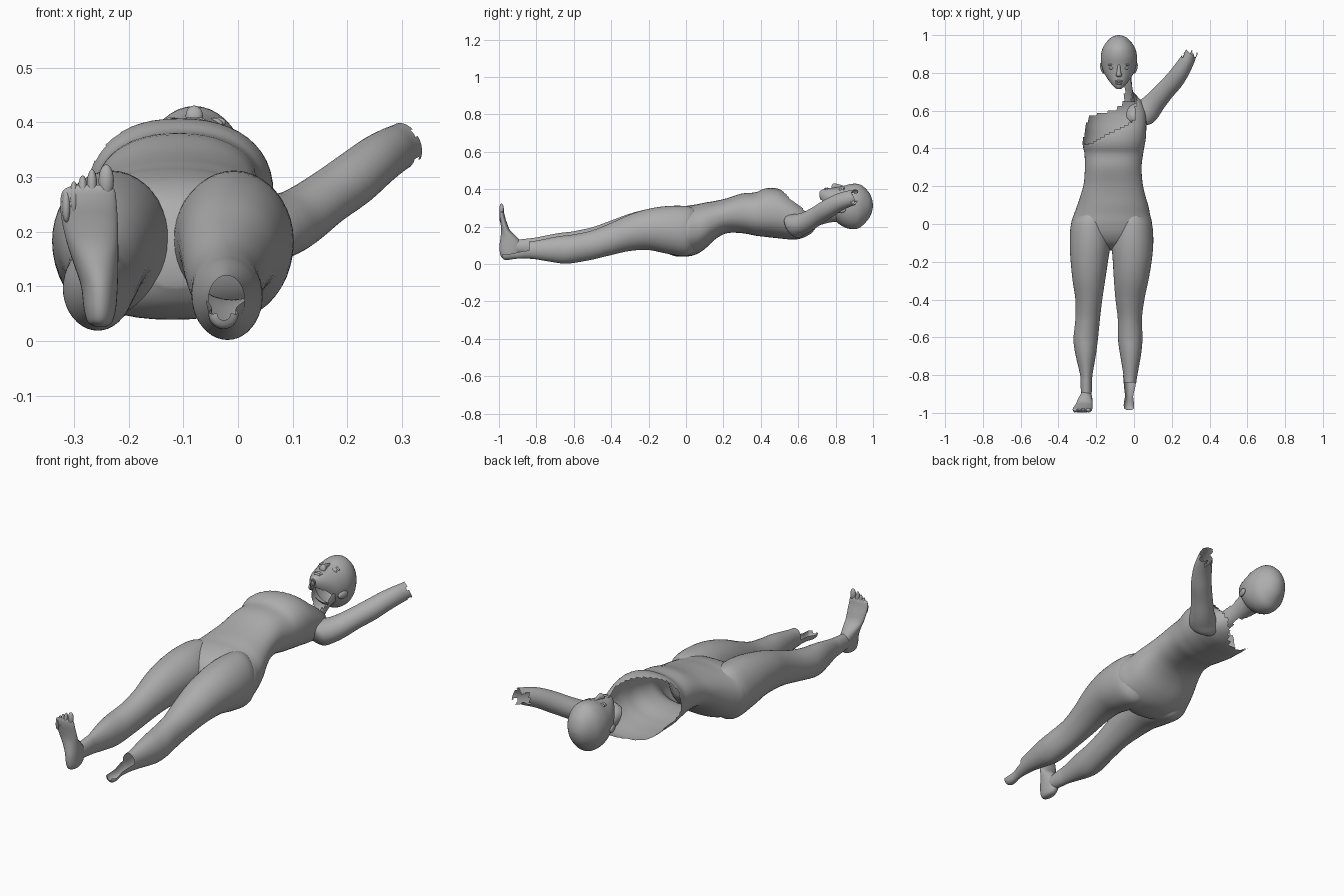
import bpy, bmesh, math
from mathutils import Vector

if "Cube" in bpy.data.objects:
    bpy.data.objects.remove(bpy.data.objects["Cube"])

grey = bpy.data.materials.new("plain_grey")
grey.use_nodes = True
GREY = (0.42, 0.42, 0.42, 1)
grey.diffuse_color = GREY
bsdf = grey.node_tree.nodes["Principled BSDF"]
bsdf.inputs["Base Color"].default_value = GREY
bsdf.inputs["Roughness"].default_value = 0.7

X, Y, Z = Vector((1, 0, 0)), Vector((0, 1, 0)), Vector((0, 0, 1))


def finish(name, bm):
    bmesh.ops.recalc_face_normals(bm, faces=bm.faces)
    me = bpy.data.meshes.new(name)
    bm.to_mesh(me)
    bm.free()
    ob = bpy.data.objects.new(name, me)
    bpy.context.collection.objects.link(ob)
    me.materials.append(grey)
    me.polygons.foreach_set("use_smooth", [True] * len(me.polygons))
    return ob


def smooth_rows(rows, steps):
    """Catmull-Rom interpolation of ring parameters."""
    out = []
    for i in range(len(rows) - 1):
        p0, p1, p2 = rows[max(i - 1, 0)], rows[i], rows[i + 1]
        p3 = rows[min(i + 2, len(rows) - 1)]
        for s in range(steps):
            t = s / steps
            out.append([0.5 * (2 * b + (c - a) * t + (2 * a - 5 * b + 4 * c - d) * t * t
                               + (3 * b - a - 3 * c + d) * t ** 3)
                        for a, b, c, d in zip(p0, p1, p2, p3)])
    return out + [list(rows[-1])]


def loft(name, rows, u=X, v=Z, n=40, steps=4, power=2.0, caps=(False, False), keep=None):
    """Rows are (x, y, z, radius along u, radius along v)."""
    bm = bmesh.new()
    rings = []
    for x, y, z, ru, rv in smooth_rows(rows, steps):
        ring = []
        for k in range(n):
            a = 2 * math.pi * k / n
            c, s = math.cos(a), math.sin(a)
            pu = math.copysign(abs(c) ** (2 / power), c) * max(ru, 0.001)
            pv = math.copysign(abs(s) ** (2 / power), s) * max(rv, 0.001)
            ring.append(bm.verts.new(Vector((x, y, z)) + u * pu + v * pv))
        rings.append(ring)
    for r0, r1 in zip(rings, rings[1:]):
        for k in range(n):
            bm.faces.new((r0[k], r0[(k + 1) % n], r1[(k + 1) % n], r1[k]))
    for flag, ring in zip(caps, (rings[0], rings[-1])):
        if flag:
            bm.faces.new(ring)
    if keep:
        gone = [f for f in bm.faces if not keep(f.calc_center_median())]
        bmesh.ops.delete(bm, geom=gone, context='FACES')
    return finish(name, bm)


def span(y, x0, x1, z0, z1):
    """Ring from its extents across x and z."""
    return ((x0 + x1) / 2, y, (z0 + z1) / 2, (x1 - x0) / 2, (z1 - z0) / 2)


def blob(name, loc, size, rot_z=0):
    bm = bmesh.new()
    bmesh.ops.create_uvsphere(bm, u_segments=16, v_segments=10, radius=1)
    bmesh.ops.scale(bm, vec=size, verts=bm.verts)
    ob = finish(name, bm)
    ob.location = loc
    ob.rotation_euler.z = rot_z
    return ob


# Torso: hollow shell, broken away at the right shoulder and chest
def torso_keep(p):
    front = 0.545 + 0.5 * p.x + max(0, p.x) * 2.0
    if p.x > -0.1:
        back = 0.60 + (p.x + 0.1) * 1.1
    else:
        back = 0.60 + (p.x + 0.1) * 0.2 - max(0, -0.24 - p.x) * 3.7
    t = min(max((p.z - 0.2) / 0.15, 0), 1)
    return p.y < back + (front - back) * t


torso = [span(*r) for r in (
    (-0.14, -0.16, -0.07, 0.10, 0.18), (-0.11, -0.23, 0.00, 0.065, 0.25),
    (-0.06, -0.32, 0.08, 0.042, 0.29), (0.00, -0.333, 0.095, 0.04, 0.31),
    (0.05, -0.318, 0.085, 0.05, 0.318), (0.10, -0.30, 0.075, 0.08, 0.328),
    (0.16, -0.28, 0.057, 0.135, 0.338), (0.22, -0.265, 0.045, 0.165, 0.352),
    (0.30, -0.26, 0.04, 0.165, 0.377), (0.37, -0.262, 0.048, 0.152, 0.383),
    (0.41, -0.27, 0.055, 0.147, 0.40), (0.45, -0.275, 0.062, 0.142, 0.407),
    (0.50, -0.27, 0.065, 0.137, 0.40), (0.55, -0.262, 0.065, 0.132, 0.373),
    (0.60, -0.245, 0.06, 0.133, 0.335), (0.65, -0.20, 0.04, 0.15, 0.295),
    (0.69, -0.15, 0.005, 0.175, 0.28), (0.72, -0.12, -0.01, 0.19, 0.28))]
loft("torso", torso, n=48, power=2.25, caps=(True, False), keep=torso_keep)

# Legs: shared height profile, separate side profiles
HEIGHTS = {0.09: (0.13, 0.27), 0.05: (0.075, 0.295), 0.0: (0.042, 0.31), -0.1: (0.055, 0.31),
           -0.2: (0.075, 0.295), -0.3: (0.07, 0.265), -0.4: (0.048, 0.22), -0.5: (0.024, 0.18),
           -0.6: (0.006, 0.158), -0.65: (0.002, 0.152), -0.7: (0.008, 0.145),
           -0.8: (0.025, 0.125), -0.84: (0.03, 0.12), -0.93: (0.04, 0.11)}
RIGHT = {0.09: (-0.26, -0.18), 0.05: (-0.30, -0.15), 0.0: (-0.333, -0.13), -0.1: (-0.34, -0.125),
         -0.2: (-0.335, -0.138), -0.3: (-0.325, -0.153), -0.4: (-0.31, -0.168),
         -0.5: (-0.31, -0.18), -0.6: (-0.32, -0.19), -0.65: (-0.317, -0.196),
         -0.7: (-0.308, -0.203), -0.8: (-0.285, -0.22), -0.84: (-0.283, -0.222),
         -0.93: (-0.28, -0.225)}
LEFT = {0.09: (-0.06, 0.02), 0.05: (-0.09, 0.06), 0.0: (-0.11, 0.095), -0.1: (-0.118, 0.102),
        -0.2: (-0.112, 0.093), -0.3: (-0.106, 0.076), -0.4: (-0.098, 0.055),
        -0.5: (-0.086, 0.042), -0.6: (-0.085, 0.045), -0.65: (-0.08, 0.042),
        -0.7: (-0.072, 0.036), -0.8: (-0.056, 0.018), -0.84: (-0.054, 0.012)}


def leg(name, sides, lift):
    rows = []
    for y, (x0, x1) in sides.items():
        z0, z1 = HEIGHTS[y]
        dz = lift * min(max((-0.25 - y) / 0.2, 0), 1)
        rows.append(span(y, x0, x1, z0 + dz, z1 + dz))
    loft(name, rows, caps=(True, False))


leg("right_leg", RIGHT, 0.017)
leg("left_leg", LEFT, 0.0)

# Broken left heel: open trough reaching forward
loft("left_heel_shell", [(-0.021, -0.80, 0.075, 0.037, 0.05), (-0.023, -0.86, 0.07, 0.03, 0.04),
                         (-0.026, -0.91, 0.06, 0.022, 0.032), (-0.027, -0.95, 0.052, 0.027, 0.03),
                         (-0.026, -0.975, 0.05, 0.026, 0.026), (-0.026, -0.985, 0.05, 0.012, 0.012)],
     n=24, keep=lambda p: p.z < 0.075 - max(0, -0.82 - p.y) * 0.15)


# Right foot: rows are (z, x0, x1, y0, y1)
foot = [((a + b) / 2, (c + d) / 2, z, (b - a) / 2, (d - c) / 2) for z, a, b, c, d in (
    (0.027, -0.262, -0.24, -0.965, -0.93), (0.035, -0.275, -0.23, -0.985, -0.90),
    (0.06, -0.282, -0.223, -0.995, -0.88), (0.10, -0.287, -0.22, -0.997, -0.875),
    (0.14, -0.30, -0.219, -0.992, -0.90), (0.18, -0.313, -0.219, -0.988, -0.94),
    (0.22, -0.322, -0.22, -0.992, -0.957), (0.25, -0.325, -0.222, -0.997, -0.967),
    (0.275, -0.32, -0.225, -0.998, -0.973), (0.285, -0.30, -0.235, -0.994, -0.98))]
loft("right_foot", foot, v=Y, n=32, caps=(True, True))
for i, (x, top, r) in enumerate(((-0.241, 0.323, 0.014), (-0.267, 0.314, 0.0095),
                                 (-0.284, 0.303, 0.009), (-0.30, 0.292, 0.0085),
                                 (-0.314, 0.277, 0.008))):
    blob(f"toe_{i + 1}", (x, -0.986, top - 0.03), (r, 0.012, 0.03))

# Left arm, raised outward, open at the wrist
along = Vector((0.20, 0.25, 0.135)).normalized()
side = along.cross(Z).normalized()
loft("left_arm", [(-0.01, 0.56, 0.205, 0.04, 0.05), (0.03, 0.575, 0.205, 0.072, 0.07),
                  (0.07, 0.602, 0.21, 0.068, 0.062), (0.11, 0.645, 0.225, 0.058, 0.055),
                  (0.16, 0.702, 0.26, 0.052, 0.05), (0.21, 0.757, 0.295, 0.05, 0.05),
                  (0.25, 0.812, 0.327, 0.046, 0.047), (0.28, 0.862, 0.347, 0.04, 0.044),
                  (0.297, 0.897, 0.356, 0.036, 0.042), (0.306, 0.918, 0.36, 0.037, 0.042)],
     u=side, v=side.cross(along), n=32, caps=(True, False),
     keep=lambda p: p.y < 0.90 + 0.018 * math.sin(p.x * 190) or p.z > 0.385)

# Neck: only the back left strip survives below the skull
loft("neck_strip", [(-0.05, 0.645, 0.23, 0.055, 0.05), (-0.055, 0.69, 0.245, 0.052, 0.05),
                    (-0.065, 0.74, 0.265, 0.054, 0.05), (-0.075, 0.79, 0.285, 0.062, 0.06),
                    (-0.08, 0.83, 0.295, 0.07, 0.07)],
     n=28, keep=lambda p: p.z < 0.27 + max(0, p.y - 0.72) * 0.6
     and p.x > -0.05 - max(0, p.y - 0.72) * 1.6)

# Head with the jaw open underneath
head = [(-0.08, y, (a + b) / 2, r, (b - a) / 2) for y, r, a, b in (
    (0.715, 0.012, 0.355, 0.388), (0.73, 0.03, 0.325, 0.398), (0.76, 0.054, 0.285, 0.405),
    (0.80, 0.079, 0.23, 0.41), (0.84, 0.092, 0.2, 0.417), (0.88, 0.096, 0.187, 0.428),
    (0.92, 0.09, 0.19, 0.428), (0.95, 0.075, 0.212, 0.413), (0.98, 0.05, 0.247, 0.38),
    (0.995, 0.025, 0.282, 0.345), (1.0, 0.002, 0.31, 0.314))]
loft("head", head, caps=(False, True), keep=lambda p: p.y > 0.79 or p.z > 0.345 - (p.y - 0.72) * 0.7)

# Facial features and ears
loft("nose", [(-0.08, 0.845, 0.41, 0.007, 0.008), (-0.08, 0.81, 0.414, 0.01, 0.014),
              (-0.08, 0.787, 0.412, 0.016, 0.018), (-0.08, 0.778, 0.408, 0.008, 0.008)],
     n=16, caps=(True, True))
blob("upper_lip", (-0.08, 0.756, 0.402), (0.022, 0.006, 0.008))
blob("lower_lip", (-0.08, 0.744, 0.4), (0.018, 0.006, 0.008))
for s, label in ((1, "left"), (-1, "right")):
    blob(label + "_eyelid", (-0.08 + s * 0.036, 0.825, 0.396), (0.017, 0.008, 0.012))
    blob(label + "_brow", (-0.08 + s * 0.036, 0.845, 0.4), (0.022, 0.006, 0.01), -s * 0.15)
    blob(label + "_ear", (-0.08 + s * 0.088, 0.825, 0.29), (0.01, 0.03, 0.018), -s * 0.25)
